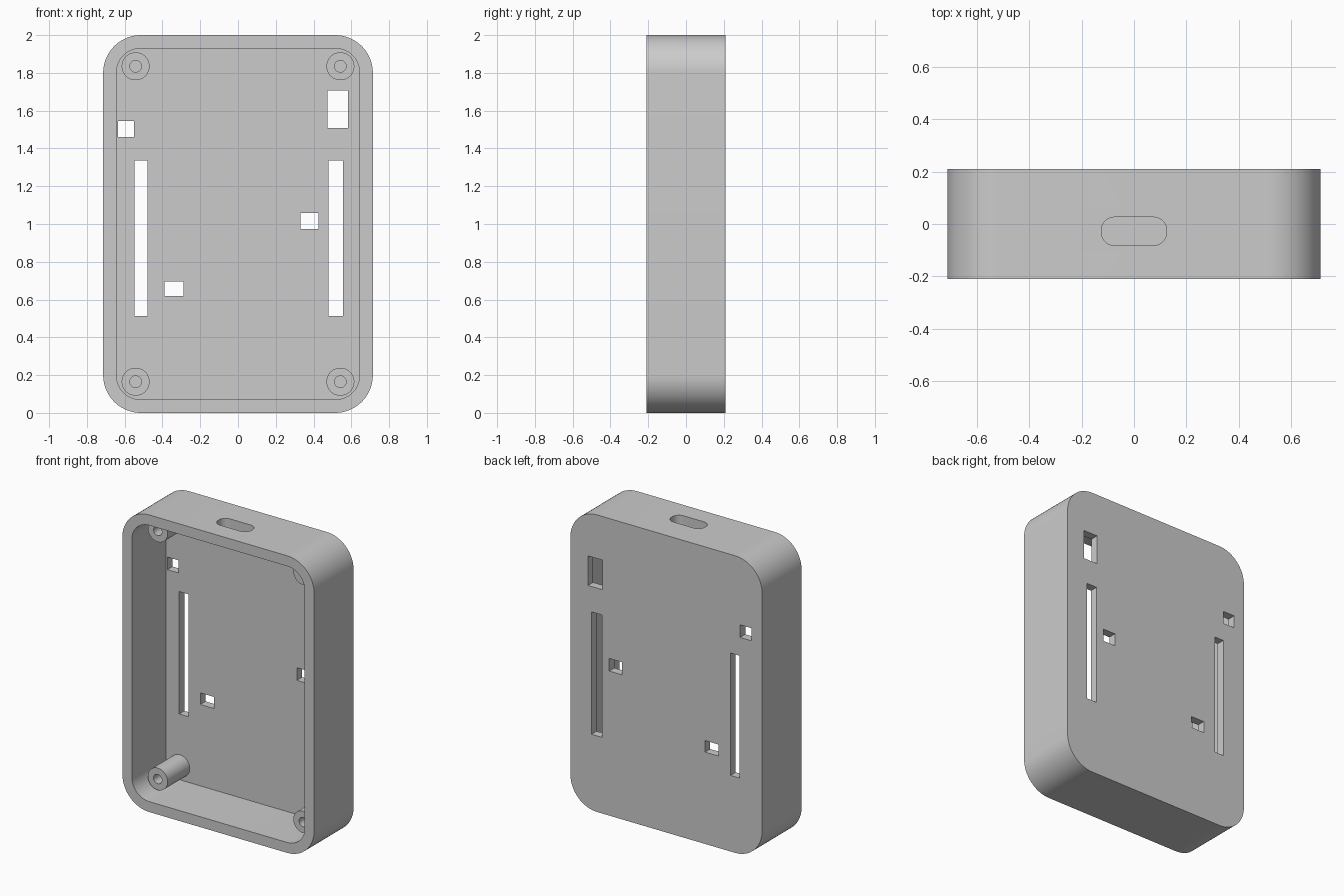
import bpy, bmesh, math
from mathutils import Matrix, Vector

cube = bpy.data.objects.get("Cube")
if cube:
    bpy.data.objects.remove(cube, do_unlink=True)

FRONT, BACK, FLOOR = -0.21, 0.21, 0.155   # rim, outer back face, inner face of the back panel
WALL, RADIUS = 0.07, 0.2

grey = bpy.data.materials.new("plain grey")
grey.use_nodes = True
grey.diffuse_color = (0.6, 0.6, 0.6, 1)
grey.node_tree.nodes["Principled BSDF"].inputs["Base Color"].default_value = (0.6, 0.6, 0.6, 1)


def finish(name, bm):
    bmesh.ops.recalc_face_normals(bm, faces=bm.faces)
    mesh = bpy.data.meshes.new(name)
    bm.to_mesh(mesh)
    bm.free()
    mesh.materials.append(grey)
    obj = bpy.data.objects.new(name, mesh)
    bpy.context.collection.objects.link(obj)
    return obj


def rounded_block(name, half_w, half_h, radius, depth, matrix, steps=16):
    """Rounded rectangle in local xy, extruded along local z."""
    points = []
    for k, (sx, sy) in enumerate([(1, 1), (-1, 1), (-1, -1), (1, -1)]):
        cx, cy = sx * (half_w - radius), sy * (half_h - radius)
        for i in range(steps + 1 if radius else 1):
            a = (k + i / steps) * math.pi / 2
            points.append((cx + radius * math.cos(a), cy + radius * math.sin(a), 0))
    bm = bmesh.new()
    face = bm.faces.new([bm.verts.new(p) for p in points])
    top = bmesh.ops.extrude_face_region(bm, geom=[face])
    verts = [g for g in top["geom"] if isinstance(g, bmesh.types.BMVert)]
    bmesh.ops.translate(bm, verts=verts, vec=(0, 0, depth))
    bm.transform(matrix)
    return finish(name, bm)


def facing(x, y, z):
    """Local xy becomes world xz, with local z running toward the front."""
    return Matrix.Translation((x, y, z)) @ Matrix.Rotation(math.pi / 2, 4, "X")


def cut(target, cutter):
    cutter.hide_render = True
    mod = target.modifiers.new("cut", "BOOLEAN")
    mod.operation, mod.solver, mod.object = "DIFFERENCE", "EXACT", cutter
    with bpy.context.temp_override(object=target, active_object=target):
        bpy.ops.object.modifier_apply(modifier=mod.name)
    bpy.data.objects.remove(cutter, do_unlink=True)


def smooth(obj):
    bpy.ops.object.select_all(action="DESELECT")
    obj.select_set(True)
    bpy.context.view_layer.objects.active = obj
    bpy.ops.object.shade_smooth_by_angle(angle=math.radians(30))


# Case shell, open at the front
shell = rounded_block("case_shell", 0.714, 1, RADIUS, BACK - FRONT, facing(0, BACK, 1))
cut(shell, rounded_block("cavity", 0.714 - WALL, 1 - WALL, RADIUS - WALL, 0.5, facing(0, FLOOR, 1)))

# Openings through the back panel: left, right, bottom, top
openings = [
    (-0.635, -0.55, 1.46, 1.545),
    (0.475, 0.583, 1.507, 1.706),
    (-0.547, -0.479, 0.512, 1.336),
    (0.479, 0.557, 0.512, 1.336),
    (0.33, 0.425, 0.973, 1.058),
    (-0.389, -0.289, 0.618, 0.696),
]
for x0, x1, z0, z1 in openings:
    place = facing((x0 + x1) / 2, BACK + 0.05, (z0 + z1) / 2)
    cut(shell, rounded_block("opening", (x1 - x0) / 2, (z1 - z0) / 2, 0, 0.15, place))

# Cable port through the top wall
cut(shell, rounded_block("port", 0.125, 0.054, 0.05, 0.2, Matrix.Translation((0, -0.028, 1.88))))
smooth(shell)


# Hollow screw posts in the corners
def screw_post(name, x, z, outer=0.074, inner=0.031, tip=-0.08):
    bm = bmesh.new()
    profile = [(inner, FLOOR), (inner, tip), (outer, tip), (outer, FLOOR)]
    verts = [bm.verts.new((r, y, 0)) for r, y in profile]
    edges = [bm.edges.new(pair) for pair in zip(verts, verts[1:])]
    bmesh.ops.spin(bm, geom=verts + edges, cent=(0, 0, 0), axis=(0, 1, 0),
                   angle=math.tau, steps=40, use_duplicate=False)
    bmesh.ops.remove_doubles(bm, verts=bm.verts, dist=0.0005)
    bmesh.ops.translate(bm, verts=bm.verts, vec=Vector((x, 0, z)))
    smooth(finish(name, bm))


for side, x in (("left", 0.542), ("right", -0.542)):
    for level, z in (("lower", 0.165), ("upper", 1.835)):
        screw_post(f"{level}_{side}_screw_post", x, z)
